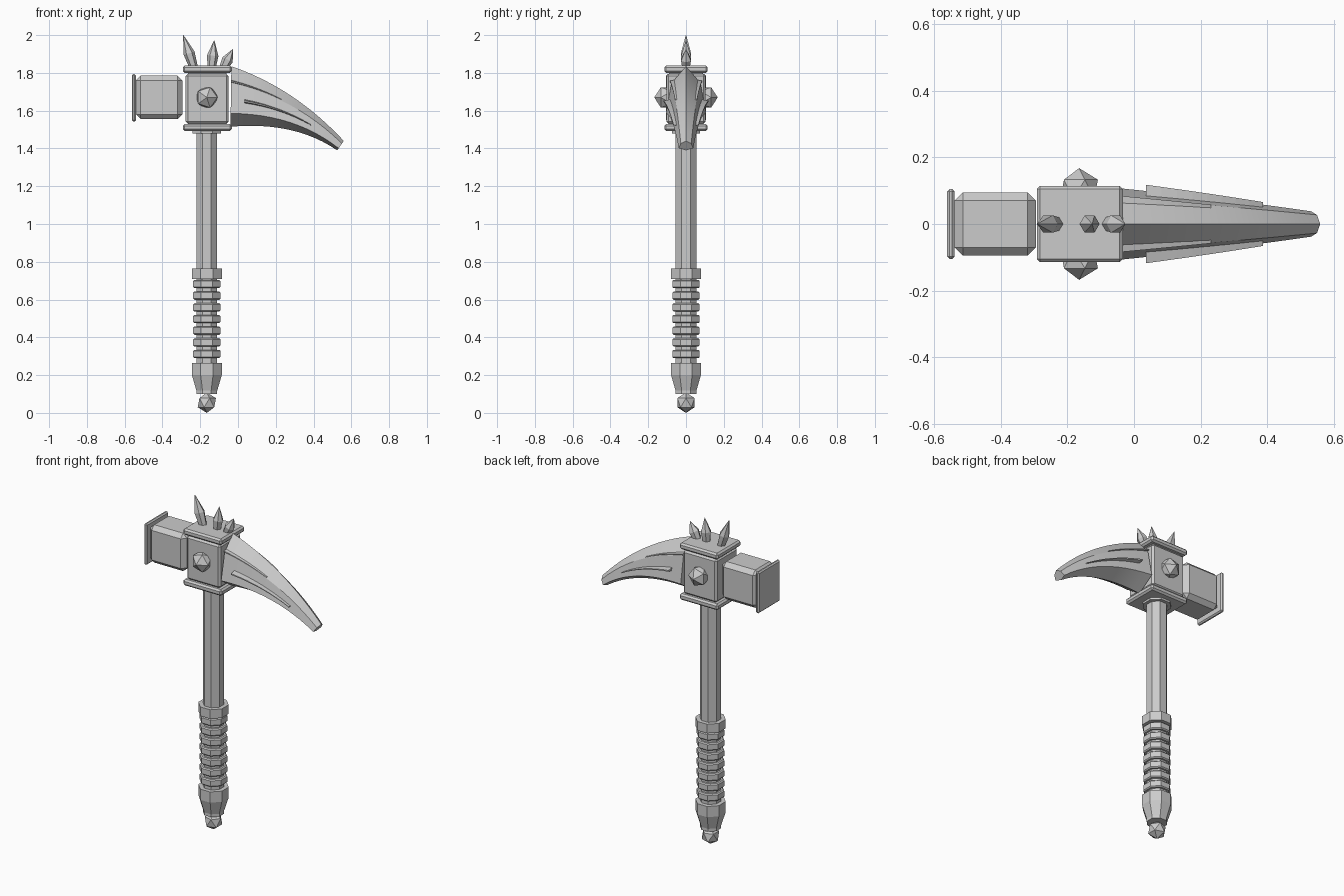
import bpy, bmesh, math
from mathutils import Vector, Matrix

cube = bpy.data.objects.get("Cube")
if cube:
    bpy.data.objects.remove(cube, do_unlink=True)

metal = bpy.data.materials.new("grey_metal")
metal.use_nodes = True
GREY = (0.6, 0.6, 0.6, 1)
metal.diffuse_color = GREY
metal.node_tree.nodes["Principled BSDF"].inputs["Base Color"].default_value = GREY

AXIS = -0.165   # x of the handle
HEAD_Z = 1.67   # middle height of the head


def finish(name, bm):
    bmesh.ops.recalc_face_normals(bm, faces=bm.faces)
    mesh = bpy.data.meshes.new(name)
    bm.to_mesh(mesh)
    bm.free()
    mesh.materials.append(metal)
    obj = bpy.data.objects.new(name, mesh)
    bpy.context.collection.objects.link(obj)
    return obj


def box(name, x0, x1, half_y, z0, z1, bevel):
    bm = bmesh.new()
    size = Matrix.Diagonal((x1 - x0, 2 * half_y, z1 - z0, 1))
    place = Matrix.Translation(((x0 + x1) / 2, 0, (z0 + z1) / 2))
    bmesh.ops.create_cube(bm, size=1, matrix=place @ size)
    bmesh.ops.bevel(bm, geom=bm.edges[:], offset=bevel, segments=1, affect='EDGES')
    return finish(name, bm)


def loft(bm, rings):
    """Skin a list of point rings and cap both ends."""
    rows = [[bm.verts.new(p) for p in ring] for ring in rings]
    n = len(rows[0])
    for a, b in zip(rows, rows[1:]):
        for i in range(n):
            j = (i + 1) % n
            bm.faces.new((a[i], a[j], b[j], b[i]))
    bm.faces.new(rows[0][::-1])
    bm.faces.new(rows[-1])


def turned(name, profile, sides=8, matrix=Matrix()):
    """Polygonal turning from (flat-to-centre radius, height) pairs."""
    bm = bmesh.new()
    rings = []
    for r, z in profile:
        corner = r / math.cos(math.pi / sides)
        angles = [(i + 0.5) * math.tau / sides for i in range(sides)]
        rings.append([matrix @ Vector((corner * math.cos(a), corner * math.sin(a), z))
                      for a in angles])
    loft(bm, rings)
    return finish(name, bm)


def stud(name, centre, radius, turn=Matrix()):
    bm = bmesh.new()
    bmesh.ops.create_icosphere(bm, subdivisions=1, radius=radius,
                               matrix=Matrix.Translation(centre) @ turn)
    return finish(name, bm)


# Handle: shaft, ringed grip, end cap
on_axis = Matrix.Translation((AXIS, 0, 0))
turned("shaft", [(0.055, 0.1), (0.055, 1.5)], matrix=on_axis)
turned("shaft_collar", [(0.075, 1.48), (0.075, 1.5)], matrix=on_axis)
turned("grip_collar", [(0.079, 0.71), (0.079, 0.765)], matrix=on_axis)
for i in range(7):
    z = 0.312 + i * 0.0617
    turned(f"grip_ring_{i + 1}", [(0.066, z - 0.022), (0.072, z - 0.016),
                                  (0.072, z + 0.016), (0.066, z + 0.022)], matrix=on_axis)
turned("grip_end", [(0.05, 0.1), (0.079, 0.2), (0.079, 0.265)], matrix=on_axis)
stud("pommel", (AXIS, 0, 0.054), 0.054)

# Head block with its plates and side studs
box("head_block", -0.277, -0.05, 0.104, 1.53, 1.795, 0.012)
box("top_plate", -0.292, -0.033, 0.115, 1.8, 1.838, 0.01)
box("bottom_plate", -0.292, -0.033, 0.115, 1.492, 1.53, 0.01)
box("head_core", -0.265, -0.062, 0.09, 1.5, 1.82, 0.005)
for side, label in ((-1, "front"), (1, "back")):
    stud(f"{label}_stud", (AXIS, side * 0.105, HEAD_Z), 0.063,
         Matrix.Rotation(-side * math.pi / 2, 4, 'X'))

# Hammer side
box("hammer", -0.54, -0.295, 0.095, 1.555, 1.785, 0.025)
box("hammer_face", -0.562, -0.54, 0.105, 1.543, 1.793, 0.007)

# Crown spikes
SPIKES = [((-0.233, 1.825), (-0.29, 2.0)),
          ((-0.14, 1.825), (-0.126, 1.972)),
          ((-0.078, 1.825), (-0.027, 1.925))]
for i, (base, tip) in enumerate(SPIKES):
    base, tip = (Vector((p[0], 0, p[1])) for p in (base, tip))
    lean = (tip - base).to_track_quat('Z', 'Y').to_matrix().to_4x4()
    h = (tip - base).length
    turned(f"crown_spike_{i + 1}", [(0.019, 0), (0.026, h * 0.45), (0.001, h)],
           sides=6, matrix=Matrix.Translation(base) @ lean)


# Curved pick
def curve(a, b, c, t):
    a, b, c = (Vector((p[0], 0, p[1])) for p in (a, b, c))
    return a * (1 - t) ** 2 + b * 2 * t * (1 - t) + c * t * t


def pick_point(t, f):
    """Point on the middle plane: t along the pick, f from underside to ridge."""
    top = curve((-0.035, 1.835), (0.3, 1.72), (0.56, 1.44), t)
    low = curve((-0.04, 1.515), (0.3, 1.545), (0.525, 1.39), t)
    return low.lerp(top, f)


SECTION = [(0, 1), (0.72, 0.72), (1, 0.22), (0, 0), (-1, 0.22), (-0.72, 0.72)]
bm = bmesh.new()
rings = []
for i in range(13):
    t = i / 12
    width = 0.107 + (0.038 - 0.107) * t
    rings.append([pick_point(t, f) + Vector((0, y * width, 0)) for y, f in SECTION])
loft(bm, rings)
pick = finish("pick", bm)
bpy.context.view_layer.objects.active = pick
pick.select_set(True)
bpy.ops.object.shade_smooth_by_angle(angle=math.radians(25))
pick.select_set(False)


# Thin raised ribs along the pick
def rib(name, side, f, t0, t1, y0, y1, thick):
    bm = bmesh.new()
    rings = []
    for i in range(9):
        k = i / 8
        p = pick_point(t0 + (t1 - t0) * k, f)
        y = y0 + (y1 - y0) * k
        half = thick * (1 - 0.7 * k)
        rings.append([p + Vector((0, side * (y - 0.045), half * 1.5)),
                      p + Vector((0, side * y, half * 0.5)),
                      p + Vector((0, side * y, -half * 0.5)),
                      p + Vector((0, side * (y - 0.045), -half * 1.5))])
    loft(bm, rings)
    finish(name, bm)


for side, label in ((-1, "front"), (1, "back")):
    rib(f"{label}_middle_rib", side, 0.45, 0.11, 0.7, 0.118, 0.066, 0.008)
    rib(f"{label}_upper_rib", side, 0.75, 0.0, 0.42, 0.084, 0.058, 0.007)
